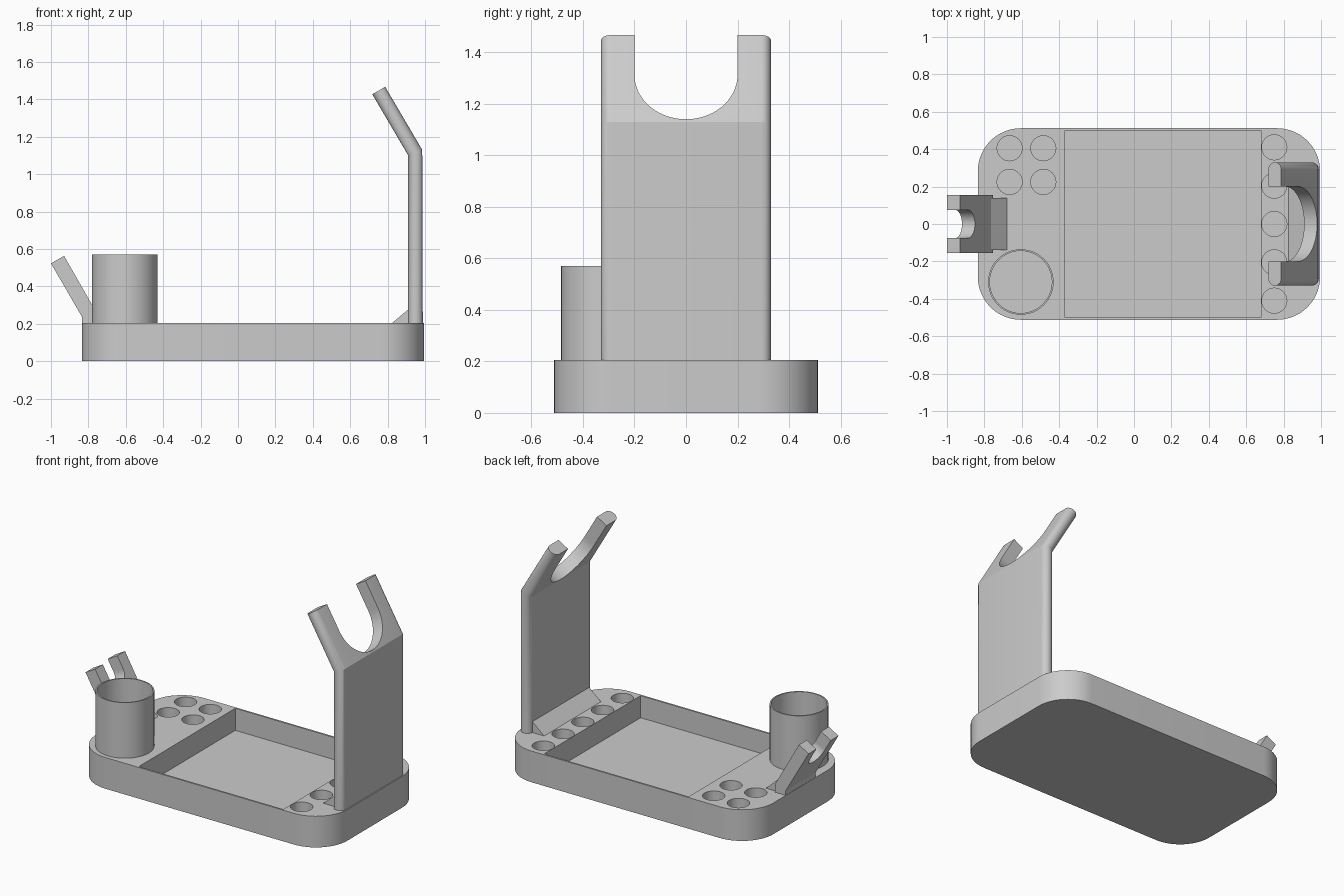
import bpy, bmesh, math
from mathutils import Vector, Matrix

cube = bpy.data.objects.get("Cube")
if cube:
    bpy.data.objects.remove(cube, do_unlink=True)

# One plain grey material
grey = bpy.data.materials.new("plain_grey")
grey.use_nodes = True
COLOUR = (0.6, 0.6, 0.6, 1)
grey.diffuse_color = COLOUR
grey.node_tree.nodes["Principled BSDF"].inputs["Base Color"].default_value = COLOUR

TOP, FLOOR = 0.205, 0.06


def make(name, bm):
    bmesh.ops.recalc_face_normals(bm, faces=bm.faces)
    mesh = bpy.data.meshes.new(name)
    bm.to_mesh(mesh)
    bm.free()
    mesh.materials.append(grey)
    obj = bpy.data.objects.new(name, mesh)
    bpy.context.collection.objects.link(obj)
    return obj


def loft(bm, rings):
    """Closed solid through rings of equal point count."""
    rows = [[bm.verts.new(p) for p in ring] for ring in rings]
    n = len(rows[0])
    for a, b in zip(rows, rows[1:]):
        for i in range(n):
            j = (i + 1) % n
            bm.faces.new((a[i], a[j], b[j], b[i]))
    bm.faces.new(rows[0][::-1])
    bm.faces.new(rows[-1])


def upright(bm, outline, z0, z1):
    loft(bm, [[(x, y, z) for x, y in outline] for z in (z0, z1)])


def arc(cx, cy, r, start, end, steps):
    angles = [math.radians(start + (end - start) * i / steps) for i in range(steps + 1)]
    return [(cx + r * math.cos(a), cy + r * math.sin(a)) for a in angles]


def circle(cx, cy, r, steps=48):
    return arc(cx, cy, r, 0, 360, steps)[:-1]


def box(x0, x1, y0, y1):
    return [(x0, y0), (x1, y0), (x1, y1), (x0, y1)]


def cut(obj, cutter):
    mod = obj.modifiers.new("cut", 'BOOLEAN')
    mod.operation, mod.solver, mod.object = 'DIFFERENCE', 'EXACT', cutter
    bpy.context.view_layer.objects.active = obj
    bpy.ops.object.modifier_apply(modifier=mod.name)
    bpy.data.objects.remove(cutter, do_unlink=True)


def arm(name, section, stations):
    """Sweep a (thickness fraction, y) section along inner/outer xz pairs."""
    bm = bmesh.new()
    loft(bm, [[(a[0] + (b[0] - a[0]) * t, y, a[1] + (b[1] - a[1]) * t)
               for t, y in section] for a, b in stations])
    return make(name, bm)


def notch(centre, radius, lean):
    """U-shaped cutter open towards the tip of a leaning arm."""
    outline = arc(0, 0, radius, 180, 360, 40) + [(radius, 0.6), (-radius, 0.6)]
    along = Vector((-math.sin(lean), 0, math.cos(lean)))
    across = Vector((0, 1, 0))
    normal = across.cross(along)
    bm = bmesh.new()
    loft(bm, [[Vector(centre) + across * u + along * v + normal * w
               for u, v in outline] for w in (-0.2, 0.2)])
    return make("notch_cutter", bm)


def wedge(name, x_wall, x_toe, half_width, height):
    bm = bmesh.new()
    loft(bm, [[(x_wall, y, TOP - 0.01), (x_toe, y, TOP - 0.01), (x_toe, y, TOP),
               (x_wall, y, TOP + height)] for y in (-half_width, half_width)])
    return make(name, bm)


# Base tray with rounded corners
X0, X1, Y, R = -0.835, 0.995, 0.512, 0.23
outline = []
for cx, cy, a in ((X1 - R, Y - R, 0), (X0 + R, Y - R, 90),
                  (X0 + R, R - Y, 180), (X1 - R, R - Y, 270)):
    outline += arc(cx, cy, R, a, a + 90, 16)
bm = bmesh.new()
upright(bm, outline, 0, TOP)
base = make("base_tray", bm)

# Pockets: large tray, small round holes, bottom of the cup
CUP = (-0.605, -0.31)
holes = [(x, y) for x in (-0.665, -0.485) for y in (0.225, 0.405)]
holes += [(0.75, 0.205 * i) for i in range(-2, 3)]
bm = bmesh.new()
upright(bm, box(-0.37, 0.68, -0.5, 0.5), FLOOR, 0.4)
for x, y in holes:
    upright(bm, circle(x, y, 0.067, 40), FLOOR, 0.4)
upright(bm, circle(*CUP, 0.166), FLOOR, 0.4)
cut(base, make("pocket_cutter", bm))

# Cup
bm = bmesh.new()
upright(bm, circle(*CUP, 0.175), TOP, 0.57)
cup = make("cup", bm)
bm = bmesh.new()
upright(bm, circle(*CUP, 0.166), 0, 0.8)
cut(cup, make("cup_cutter", bm))

# Tall stand with round side edges and a wide notch
r = 0.0375
section = [(0.5 + (u / r) * 0.5, v + s) for s, a in ((0.33 - r, 0), (r - 0.33, 180))
           for u, v in arc(0, 0, r, a, a + 180, 12)]
tall = arm("tall_stand", section, [((0.91, TOP - 0.01), (0.988, TOP - 0.01)),
                                   ((0.91, 1.1), (0.985, 1.13)),
                                   ((0.718, 1.427), (0.787, 1.467))])
cut(tall, notch((0.878, 0, 1.313), 0.2, math.radians(30)))
wedge("tall_stand_gusset", 0.92, 0.825, 0.295, 0.08)

# Short stand with a small notch
short = arm("short_stand", box(0, 1, -0.155, 0.155),
            [((-0.833, TOP - 0.01), (-0.755, TOP - 0.01)),
             ((-0.833, 0.235), (-0.755, 0.257)),
             ((-1.0, 0.523), (-0.93, 0.563))])
cut(short, notch((-0.89, 0, 0.488), 0.075, math.radians(30)))
wedge("short_stand_gusset", -0.765, -0.68, 0.14, 0.08)

# Smooth round walls, keep hard edges
bpy.ops.object.select_all(action='DESELECT')
for obj in bpy.context.collection.objects:
    if obj.type == 'MESH':
        obj.select_set(True)
        bpy.context.view_layer.objects.active = obj
bpy.ops.object.shade_smooth_by_angle(angle=math.radians(25))
